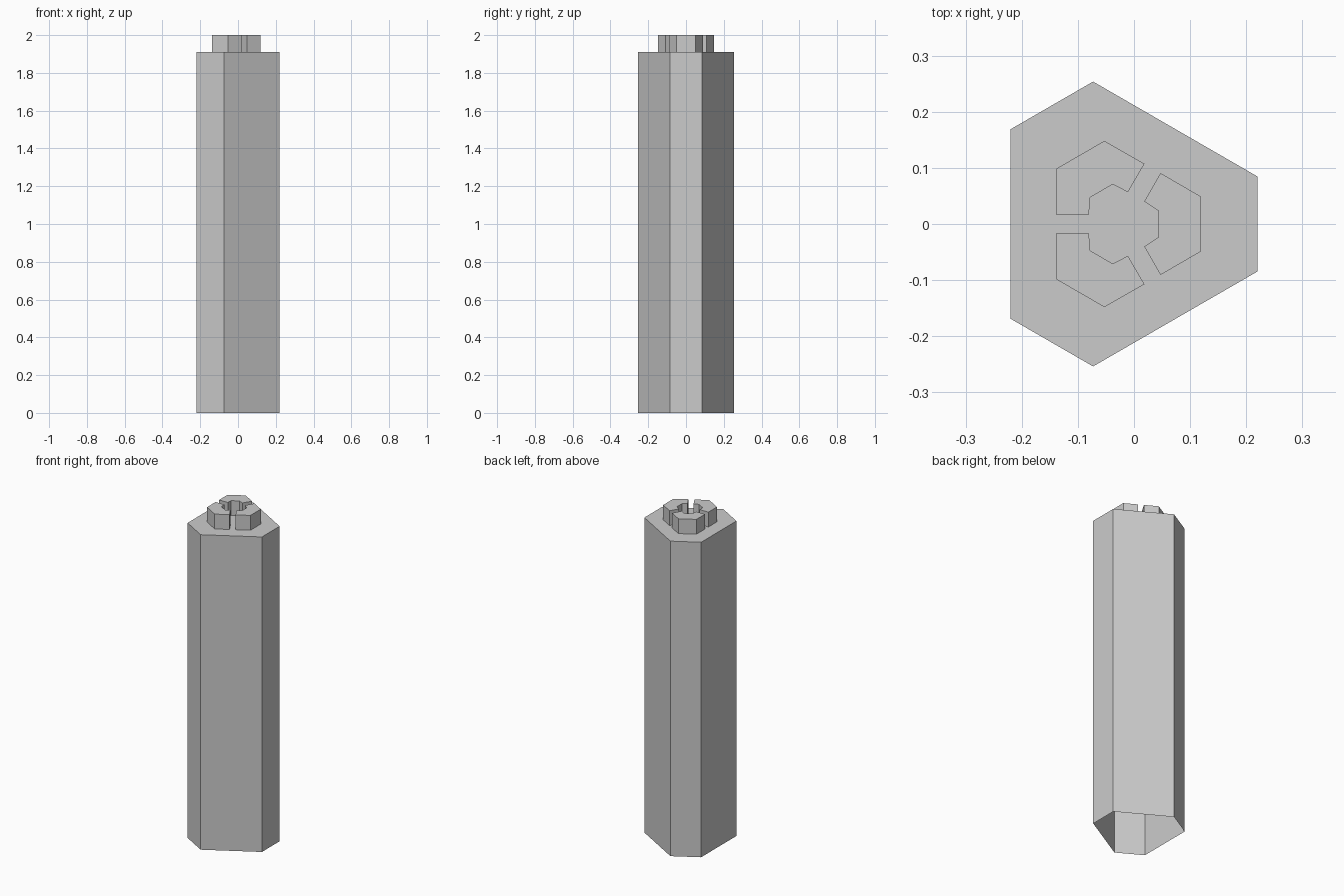
import bpy
import bmesh
from math import cos, sin, radians

if "Cube" in bpy.data.objects:
    bpy.data.objects.remove(bpy.data.objects["Cube"])

CX = -0.0243          # axis of three-fold symmetry
BODY_TOP, TOP = 1.91, 2.0


def turn(p, deg):
    a = radians(deg)
    return (CX + p[0] * cos(a) - p[1] * sin(a), p[0] * sin(a) + p[1] * cos(a))


def open_prism(name, outline, z0, z1):
    """Extruded outline (counter-clockwise), capped on top, open below."""
    bm = bmesh.new()
    low = [bm.verts.new((x, y, z0)) for x, y in outline]
    high = [bm.verts.new((x, y, z1)) for x, y in outline]
    n = len(outline)
    for i in range(n):
        j = (i + 1) % n
        bm.faces.new((low[i], low[j], high[j], high[i]))
    bm.faces.new(high)
    mesh = bpy.data.meshes.new(name)
    bm.to_mesh(mesh)
    bm.free()
    obj = bpy.data.objects.new(name, mesh)
    bpy.context.collection.objects.link(obj)
    return obj


# Hollow column: hexagon with alternating short and long sides
corner = [(0.2441, -0.0848), (0.2441, 0.0848)]
column = [turn(p, d) for d in (0, 120, 240) for p in corner]
open_prism("column", column, 0, BODY_TOP)

# Split collar on top: three angular segments with gaps between them
half = [(0.1425, 0.0495), (0.0715, 0.0908), (0.0425, 0.0400), (0.0680, 0.0235)]
segment = half + [(x, -y) for x, y in reversed(half)]
for i in range(3):
    open_prism(f"collar_segment_{i + 1}",
               [turn(p, 120 * i) for p in segment], BODY_TOP, TOP)
